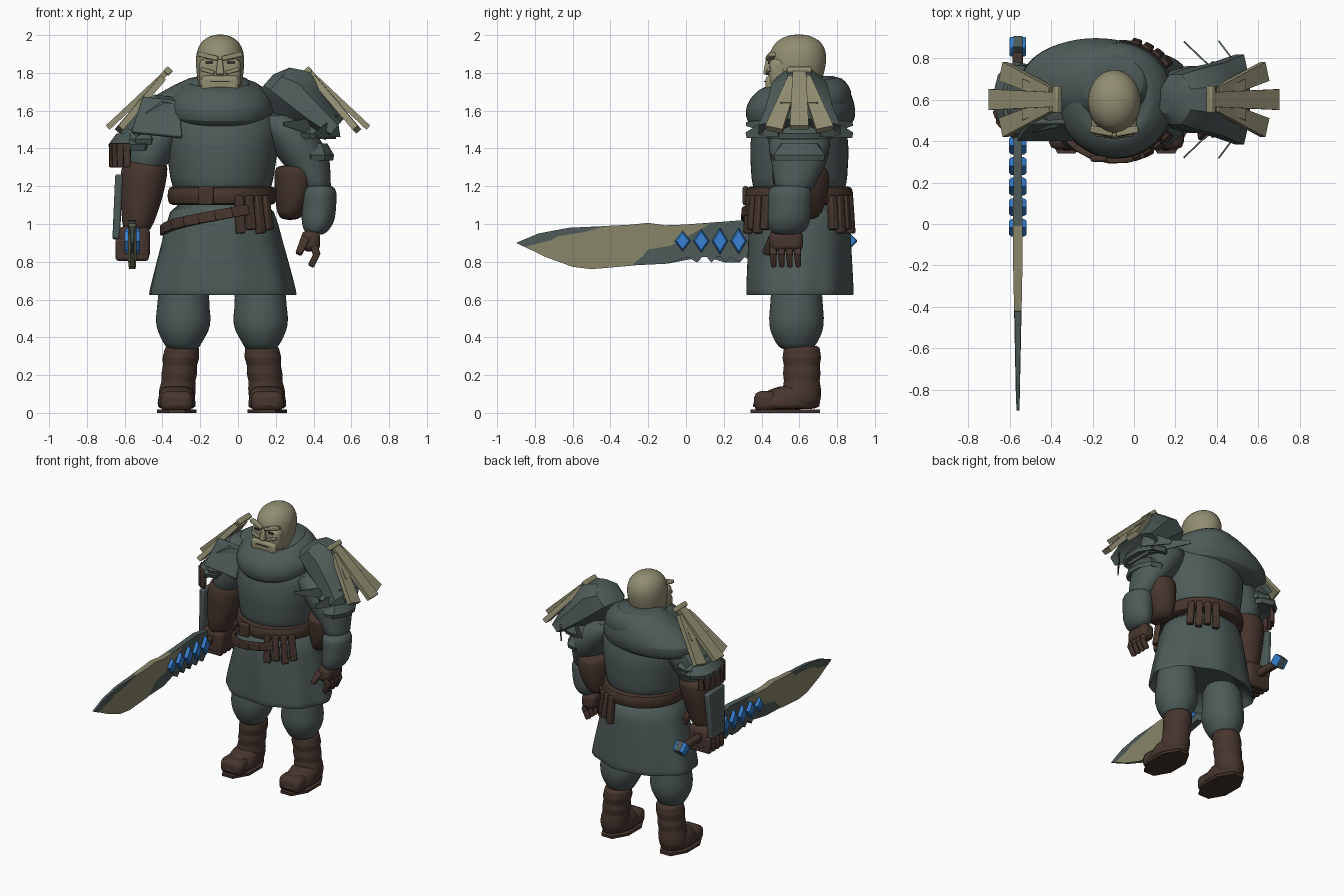
import bpy, bmesh, math
from mathutils import Vector, Matrix

default = bpy.data.objects.get("Cube")
if default:
    bpy.data.objects.remove(default)

def material(name, color):
    mat = bpy.data.materials.new(name)
    mat.use_nodes = True
    mat.diffuse_color = (*color, 1)
    mat.node_tree.nodes["Principled BSDF"].inputs["Base Color"].default_value = (*color, 1)
    return mat

slate = material("slate cloth", (.075, .105, .1))
leather = material("brown leather", (.062, .036, .027))
bone = material("pale bone", (.285, .268, .167))
blade_bone = material("aged bone", (.245, .235, .14))
blue = material("blue crystal", (.037, .215, .64))
dark = material("dark detail", (.03, .03, .025))
made = []

def finish(name, bm, mat, subdivide=False, bevel=0):
    bmesh.ops.recalc_face_normals(bm, faces=bm.faces)
    mesh = bpy.data.meshes.new(name)
    bm.to_mesh(mesh)
    bm.free()
    mesh.materials.append(mat)
    obj = bpy.data.objects.new(name, mesh)
    bpy.context.collection.objects.link(obj)
    if bevel:
        mod = obj.modifiers.new("soft edges", 'BEVEL')
        mod.width, mod.segments = bevel, 2
    if subdivide:
        mod = obj.modifiers.new("rounding", 'SUBSURF')
        mod.levels = mod.render_levels = 1
    made.append(obj)

def loft(name, mat, rings, sides=24, tilt=0, pitch=0, ripple=0, phase=.5, smooth=True):
    """Skin elliptical rings given as (x, y, z, radius_x, radius_y)."""
    bm = bmesh.new()
    turn = Matrix.Rotation(tilt, 3, 'Y') @ Matrix.Rotation(pitch, 3, 'X')
    loops = []
    for x, y, z, rx, ry in rings:
        loop = []
        for i in range(sides):
            a = math.tau * (i + phase) / sides
            k = 1 + ripple * max(0, 1.1 - z) * (math.cos(9 * a) + .6 * math.sin(5 * a))
            loop.append(bm.verts.new(Vector((x, y, z)) + turn @ Vector((rx * k * math.cos(a), ry * k * math.sin(a), 0))))
        loops.append(loop)
    for low, high in zip(loops, loops[1:]):
        for i in range(sides):
            j = (i + 1) % sides
            bm.faces.new((low[i], low[j], high[j], high[i]))
    bm.faces.new(loops[0])
    bm.faces.new(loops[-1])
    finish(name, bm, mat, subdivide=smooth)

def slab(name, mat, start, end, width_start, width_end, thick, facing, bevel=0):
    """Tapered bar between two points; its broad side looks along facing."""
    start, end = Vector(start), Vector(end)
    side = (end - start).cross(Vector(facing)).normalized()
    out = side.cross(end - start).normalized() * thick / 2
    bm = bmesh.new()
    ends = []
    for p, w in ((start, width_start), (end, width_end)):
        s = side * w / 2
        ends.append([bm.verts.new(q) for q in (p - s - out, p + s - out, p + s + out, p - s + out)])
    for i in range(4):
        j = (i + 1) % 4
        bm.faces.new((ends[0][i], ends[0][j], ends[1][j], ends[1][i]))
    bm.faces.new(ends[0])
    bm.faces.new(ends[1])
    finish(name, bm, mat, bevel=bevel)

def box(name, mat, center, size, bevel=.01, turn=Matrix.Identity(4)):
    bm = bmesh.new()
    bmesh.ops.create_cube(bm, size=1)
    bmesh.ops.transform(bm, matrix=Matrix.Translation(center) @ turn @ Matrix.Diagonal((*size, 1)), verts=bm.verts)
    finish(name, bm, mat, bevel=bevel)

def plate(name, mat, outline, x, half):
    """Extrude a (y, z) outline along x; it thins toward the blade tip."""
    bm = bmesh.new()
    rims = [[bm.verts.new((x + s * half * min(1, .35 + (y + .9) * .9), y, z)) for y, z in outline] for s in (-1, 1)]
    count = len(outline)
    for i in range(count):
        j = (i + 1) % count
        bm.faces.new((rims[0][i], rims[0][j], rims[1][j], rims[1][i]))
    for rim in rims:
        bm.faces.new(rim)
    bmesh.ops.triangulate(bm, faces=[f for f in bm.faces if len(f.verts) > 4])
    finish(name, bm, mat)

MID, Y = -.085, .6

# Body, tunic skirt, hood and belt
loft("torso", slate, [(MID, Y, z, rx, ry) for z, rx, ry in (
    (1.1, .26, .25), (1.25, .275, .255), (1.36, .295, .265), (1.45, .305, .262), (1.53, .31, .24), (1.6, .28, .22), (1.7, .15, .15))])
loft("tunic_skirt", slate, [(MID, Y, z, rx, ry) for z, rx, ry in (
    (.74, .3, .22), (.64, .375, .27), (.62, .388, .28), (.63, .392, .284), (.8, .35, .277), (1, .295, .268), (1.14, .268, .262))],
    sides=48, ripple=.05)
loft("hood_collar", slate, [(MID - .005, y, z, rx, ry) for y, z, rx, ry in (
    (Y, 1.53, .16, .16), (Y, 1.535, .24, .235), (.595, 1.575, .28, .28), (.597, 1.64, .288, .29),
    (.6, 1.7, .255, .27), (.61, 1.75, .185, .215), (.615, 1.755, .15, .18), (.61, 1.69, .11, .13))], pitch=.13)
loft("hood_drape", slate, [(x, y, z, rx, ry) for x, y, z, rx, ry in (
    (-.17, .68, 1.48, .25, .13), (-.19, .69, 1.52, .355, .2), (-.19, .69, 1.6, .37, .215),
    (-.15, .69, 1.69, .28, .19), (-.1, .69, 1.79, .14, .13), (-.09, .68, 1.78, .08, .06))])
loft("belt", leather, [(MID, Y, z, r, r - .003) for z, r in ((1.1, .25), (1.1, .283), (1.15, .292), (1.2, .283), (1.2, .25))], sides=40)
box("belt_buckle", leather, (-.17, .315, 1.15), (.08, .03, .1))

def around(a, rx, ry, z):
    return Vector((MID + rx * math.cos(a), Y + ry * math.sin(a), z))

for i in range(7):
    a, b = (math.radians(183 + 16 * (i + k)) for k in (0, 1.08))
    slab("hanging_strap", leather, around(a, .315, .295, .965 + .016 * i), around(b, .315, .295, .981 + .016 * i),
         .055, .055, .03, (math.cos(a), math.sin(a), 0), .006)
for facing in (-1, 1):
    for i in range(4):
        a = facing * math.radians(72 - 11 * i)
        drop = .02 * (i % 2)
        slab("belt_pouch", leather, around(a, .29, .275, 1.15), around(a, .32, .288, .95 + drop),
             .042, .048, .04, (math.cos(a), math.sin(a), 0), .008)

# Head and stern face
loft("head", bone, [(-.095, y, z, rx, ry) for y, z, rx, ry in (
    (.57, 1.64, .1, .11), (.575, 1.74, .118, .14), (.587, 1.82, .128, .152), (.592, 1.885, .131, .156),
    (.594, 1.94, .118, .14), (.596, 1.975, .09, .108), (.597, 1.998, .05, .06), (.597, 2.003, .015, .02))])
box("face_mask", bone, (-.095, .49, 1.795), (.22, .1, .16), .03)
box("jaw", bone, (-.095, .475, 1.74), (.2, .11, .09), .02)
slab("nose", bone, (-.095, .44, 1.87), (-.095, .425, 1.79), .025, .045, .035, (0, -1, 0), .008)
box("mouth_line", dark, (-.095, .417, 1.755), (.1, .006, .005), 0)
for s in (-1, 1):
    slab("brow", bone, (-.095 + s * .01, .438, 1.875), (-.095 + s * .115, .458, 1.9), .025, .025, .035, (0, -1, 0), .006)
    box("eye", dark, (-.095 + s * .058, .438, 1.853), (.04, .008, .013), 0)
    slab("cheek_ridge", bone, (-.095 + s * .03, .437, 1.8), (-.095 + s * .1, .45, 1.82), .02, .02, .03, (0, -1, 0), .005)

# Legs and boots
for s in (-1, 1):
    leg, foot = MID + s * .205, MID + s * .24
    loft("trouser_leg", slate, [(leg + s * dx, .585, z, rx, ry) for dx, z, rx, ry in (
        (.0, .33, .085, .085), (.005, .37, .1, .11), (0, .43, .138, .142), (0, .5, .152, .15), (0, .6, .13, .135), (-.01, .75, .15, .14))])
    loft("boot_shaft", leather, [(leg + s * dx, .613, z, r, r + .005) for dx, z, r in (
        (.035, .02, .09), (.035, .08, .097), (.03, .13, .1), (.025, .17, .086), (.02, .21, .1),
        (.018, .25, .086), (.012, .29, .103), (.008, .33, .089), (.005, .36, .098))])
    loft("boot_foot", leather, [(foot, y, z, rx, ry) for y, z, rx, ry in (
        (.53, .015, .105, .188), (.53, .05, .102, .18), (.545, .095, .095, .16), (.59, .15, .08, .1))])
    loft("boot_sole", leather, [(foot, .525, z, .113, .2) for z in (0, .018)], sides=8, smooth=False)
    box("toe_cap", leather, (foot, .425, .06), (.17, .13, .11), .035)

# Shoulder armour, claw ornaments and layered tiers
for s, label in ((-1, "right"), (1, "left")):
    hub = Vector((s * .37, Y, 1.81))
    box(label + "_claw_knot", bone, hub, (.035, .13, .04), .008, Matrix.Rotation(s * .8, 4, 'Y'))
    slab(label + "_claw_middle", bone, hub, (s * .69, Y, 1.51), .07, .1, .03, (s, 0, 1))
    slab(label + "_claw_web", bone, (s * .4, Y, 1.765), (s * .53, Y, 1.635), .08, .2, .025, (s, 0, 1))
    for k in (-1, 1):
        slab(label + "_claw_side", bone, (s * .4, Y + k * .03, 1.77), (s * .63, Y + k * .135, 1.5), .06, .095, .035, (s, 0, 1))
loft("left_pauldron", slate, [(.15, Y, 1.75, .06, .07), (.2, Y, 1.745, .12, .13), (.28, Y, 1.7, .155, .16),
     (.4, Y, 1.59, .12, .19), (.51, Y, 1.5, .08, .235), (.49, Y, 1.505, .05, .2)], sides=8, tilt=-.85, smooth=False)
loft("right_pauldron", slate, [(-.28, Y, 1.61, .1, .12), (-.36, Y, 1.61, .12, .15),
     (-.46, Y, 1.56, .1, .17), (-.555, Y, 1.48, .06, .18), (-.53, Y, 1.5, .03, .13)], sides=8, tilt=.75, smooth=False)
slab("right_pauldron_flap", slate, (-.41, .5, 1.66), (-.43, .41, 1.47), .19, .27, .03, (0, -1, 0), .008)
for name, x, z, r in (("left_upper_tier", .4, 1.49, .125), ("left_lower_tier", .405, 1.375, .105),
                      ("right_upper_tier", -.52, 1.46, .12), ("right_lower_tier", -.555, 1.43, .125)):
    loft(name, slate, [(x, Y, z + .05, r * .7, r), (x, Y, z - .01, r * 1.05, r * 1.5),
                       (x, Y, z - .04, r, r * 1.4), (x, Y, z - .02, r * .7, r)], sides=9, smooth=False)
for k in (-1, 1):
    slab("shoulder_plate", slate, (.24, Y + k * .28, 1.53), (.46, Y + k * .07, 1.51), .02, .12, .008, (.7, k * .7, 0))
    slab("shoulder_blade", slate, (.41, Y + k * .28, 1.47), (.53, Y + k * .12, 1.52), .03, .12, .008, (.8, k * .6, 0))

# Left arm with open hand
loft("left_upper_arm", slate, [(.19, Y, 1.6, .12, .14), (.27, Y, 1.48, .15, .17), (.34, Y, 1.37, .145, .16),
     (.37, .595, 1.3, .12, .14), (.405, .58, 1.24, .085, .115), (.42, .57, 1.16, .08, .1)])
loft("left_arm_guard", leather, [(.275, .61, 1.02, .04, .07), (.28, .61, 1.05, .075, .11), (.3, .61, 1.14, .105, .14),
     (.31, .61, 1.22, .118, .15), (.31, .605, 1.28, .12, .155), (.305, .6, 1.315, .1, .13)])
loft("left_forearm", slate, [(.41, .53, .94, .045, .07), (.415, .54, .97, .07, .1), (.425, .545, 1.02, .092, .117),
     (.43, .55, 1.1, .09, .113), (.43, .55, 1.17, .097, .12), (.43, .55, 1.21, .075, .1)])
box("left_palm", leather, (.385, .53, .91), (.1, .18, .11), .03)
for i in range(4):
    y = .46 + .043 * i
    slab("left_finger", leather, (.4, y, .89), (.42, y + .003, .83), .038, .036, .04, (1, 0, 0), .01)
    slab("left_fingertip", leather, (.42, y, .845), (.385, y + .005, .775), .036, .028, .034, (1, 0, 0), .008)
slab("left_thumb", leather, (.36, .46, .93), (.32, .42, .84), .05, .035, .04, (0, -1, 0), .01)

# Right arm with clenched hand
loft("right_upper_arm", slate, [(-.3, Y, 1.58, .12, .13), (-.4, Y, 1.5, .14, .15), (-.46, .58, 1.38, .12, .13), (-.49, .57, 1.26, .1, .11)])
loft("right_gauntlet", leather, [(-.54, .55, .94, .06, .07), (-.53, .55, 1, .085, .09), (-.515, .56, 1.1, .105, .108),
     (-.505, .57, 1.2, .122, .125), (-.495, .58, 1.3, .128, .13), (-.485, .58, 1.35, .1, .1)])
slab("right_forearm_plate", slate, (-.63, .57, 1.26), (-.645, .56, .92), .2, .15, .04, (-1, 0, 0), .01)
for i in range(8):
    a = math.radians(120 + 20 * i)
    spot = Vector((-.57 + .1 * math.cos(a), .58 + .15 * math.sin(a), 1.43))
    slab("right_arm_tag", leather, spot, spot - Vector((0, 0, .13)), .04, .035, .025, (math.cos(a), math.sin(a), 0), .005)
box("right_fist", leather, (-.55, .56, .9), (.17, .19, .18), .035)
for i in range(4):
    box("right_knuckle", leather, (-.56, .49 + .047 * i, .865), (.175, .042, .12), .014)

# Great knife: slate core, bone cutting surface, crystals and pommel
KNIFE = -.56
top_edge = [(-.9, .9), (-.78, .95), (-.62, .98), (-.3, .995), (-.2, 1.005), (-.1, .99), (.1, 1.005), (.3, 1.02), (.42, 1)]
low_edge = [(.42, .86)]
for i in range(5):
    y = .36 - .075 * i
    low_edge += [(y, .795), (y - .025, .825), (y - .05, .825)]
low_edge += [(-.1, .79), (-.3, .78), (-.5, .762), (-.6, .775), (-.75, .83)]
plate("knife_core", slate, top_edge + low_edge, KNIFE, .02)
plate("knife_bone_face", blade_bone, [(-.85, .88), (-.73, .905), (-.68, .935), (-.55, .955), (-.45, .96), (-.42, .99), (-.3, .996),
      (-.2, 1.006), (-.11, .993), (.13, 1.002), (-.04, .95), (-.08, .885), (-.2, .865), (-.23, .83), (-.29, .779),
      (-.5, .761), (-.6, .773), (-.75, .828)], KNIFE, .023)
for i in range(5):
    y, tall = -.018 + .099 * i, .054 + .008 * min(i, 2)
    loft("knife_crystal", blue, [(KNIFE + x, y, .91, tall * k, .043 * k) for x, k in (
        (-.042, .78), (-.03, 1), (.03, 1), (.042, .78))], sides=4, tilt=math.pi / 2, phase=0, smooth=False)
slab("knife_grip", leather, (KNIFE, .4, .91), (KNIFE, .86, .91), .06, .05, .05, (1, 0, 0), .015)
diagonal = Matrix.Rotation(math.pi / 4, 4, 'X')
box("knife_pommel", blue, (KNIFE, .855, .91), (.08, .072, .072), .008, diagonal)
box("knife_pommel_band", slate, (KNIFE, .855, .91), (.045, .076, .076), .004, diagonal)

# Shading: smooth surfaces, crisp creases
bpy.ops.object.select_all(action='DESELECT')
for obj in made:
    obj.select_set(True)
bpy.context.view_layer.objects.active = made[0]
bpy.ops.object.shade_smooth_by_angle(angle=math.radians(35))
